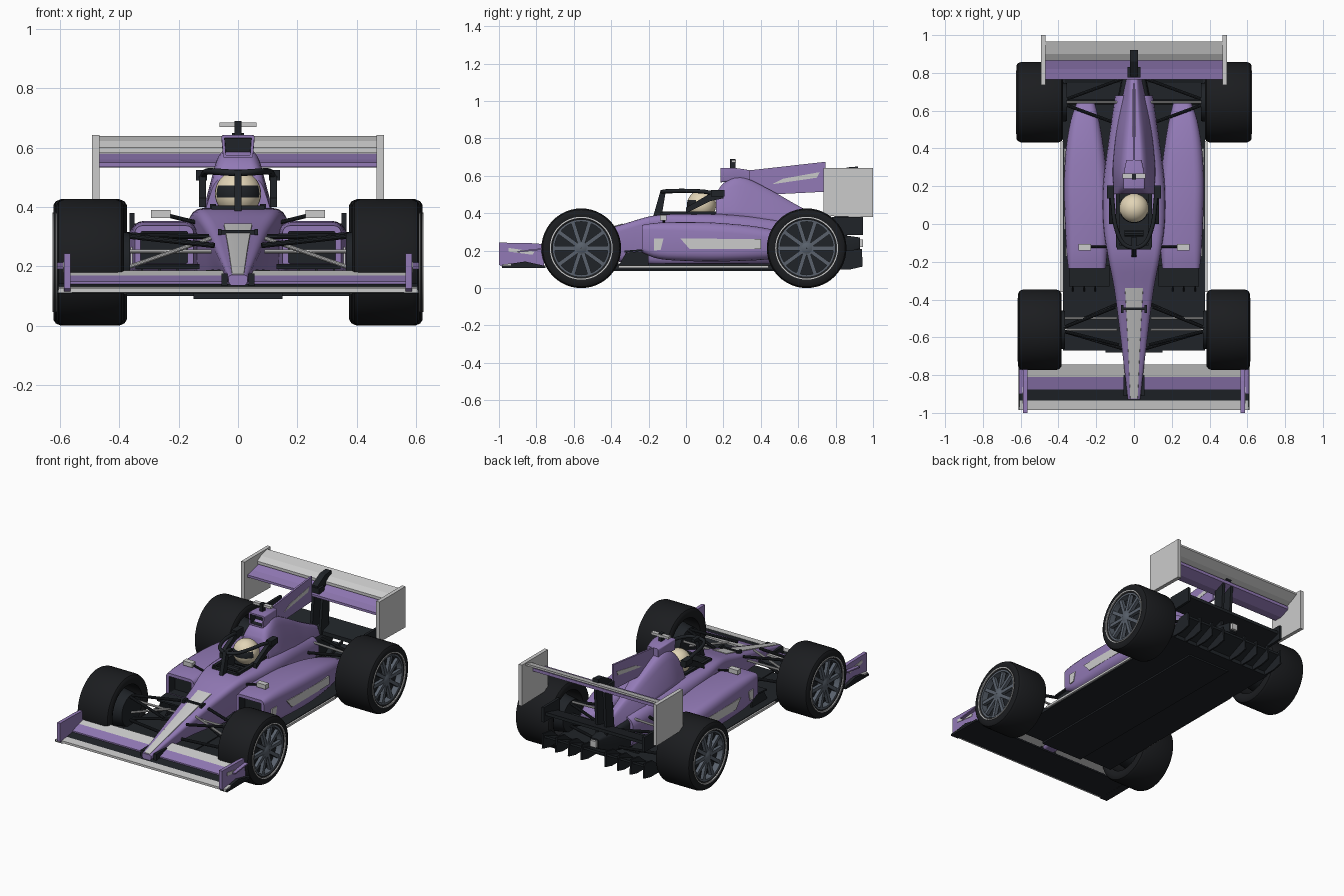
import bpy, bmesh, math
from mathutils import Vector, Matrix

if "Cube" in bpy.data.objects:
    bpy.data.objects.remove(bpy.data.objects["Cube"])

def mat(name, c):
    m = bpy.data.materials.new(name)
    m.diffuse_color = (*c, 1)
    m.use_nodes = True
    m.node_tree.nodes["Principled BSDF"].inputs["Base Color"].default_value = m.diffuse_color
    return m

PURPLE = mat("purple", (.29, .195, .47))
DARK = mat("dark", (.014, .017, .021))
RUBBER = mat("rubber", (.011, .012, .014))
LIGHT = mat("light_grey", (.56, .55, .58))
STEEL = mat("steel", (.1, .12, .15))
CREAM = mat("cream", (.76, .66, .47))

def finish(name, bm, mats, mirror=False, smooth=True):
    bmesh.ops.recalc_face_normals(bm, faces=bm.faces)
    me = bpy.data.meshes.new(name)
    bm.to_mesh(me)
    bm.free()
    for m in (mats if isinstance(mats, list) else [mats]):
        me.materials.append(m)
    ob = bpy.data.objects.new(name, me)
    bpy.context.collection.objects.link(ob)
    bpy.ops.object.select_all(action='DESELECT')
    ob.select_set(True)
    bpy.context.view_layer.objects.active = ob
    if smooth:
        bpy.ops.object.shade_smooth_by_angle(angle=math.radians(35))
    if mirror:
        ob.modifiers.new("mirror", 'MIRROR')
    return ob

def prism(name, pts, x0, x1, m, mirror=False):
    """Side profile of (y, z) points extruded along x."""
    bm = bmesh.new()
    a = [bm.verts.new((x0, *p)) for p in pts]
    b = [bm.verts.new((x1, *p)) for p in pts]
    bm.faces.new(a)
    bm.faces.new(b)
    for i in range(len(a)):
        j = (i + 1) % len(a)
        bm.faces.new((a[i], a[j], b[j], b[i]))
    return finish(name, bm, m, mirror, False)

def box(name, x, y, z, m, mirror=False):
    return prism(name, [(y[0], z[0]), (y[1], z[0]), (y[1], z[1]), (y[0], z[1])], x[0], x[1], m, mirror)

def rod(name, p, q, r, m, mirror=True):
    p, q = Vector(p), Vector(q)
    bm = bmesh.new()
    rot = (q - p).to_track_quat('Z', 'Y').to_matrix().to_4x4()
    bmesh.ops.create_cone(bm, cap_ends=True, segments=10, radius1=r, radius2=r, depth=(q - p).length,
                          matrix=Matrix.Translation((p + q) / 2) @ rot)
    return finish(name, bm, m, mirror)

def lathe(name, prof, cy, cz, m, mirror=True, n=48):
    """Closed (x, radius) profile turned about an axis along x."""
    bm = bmesh.new()
    rings = [[bm.verts.new((x, cy + r * math.cos(t), cz + r * math.sin(t))) for x, r in prof]
             for t in (2 * math.pi * i / n for i in range(n))]
    for i in range(n):
        a, b = rings[i], rings[(i + 1) % n]
        for j in range(len(prof)):
            k = (j + 1) % len(prof)
            bm.faces.new((a[j], a[k], b[k], b[j]))
    return finish(name, bm, m, mirror)

def spline(rows, steps=4):
    out = []
    for i in range(len(rows) - 1):
        p0, p1, p2, p3 = rows[max(i - 1, 0)], rows[i], rows[i + 1], rows[min(i + 2, len(rows) - 1)]
        for s in range(steps):
            t = s / steps
            out.append([.5 * (2 * b + (c - a) * t + (2 * a - 5 * b + 4 * c - d) * t * t
                              + (3 * b - a - 3 * c + d) * t ** 3) for a, b, c, d in zip(p0, p1, p2, p3)])
    return out + [rows[-1]]

def loft(name, rows, m, mirror=False, inlet=0, depth=.05):
    """Rows of (y, x centre, top half width, bottom half width, z low, z high, corner radius)."""
    bm = bmesh.new()
    rings = []
    for y, xc, ht, hb, zb, zt, r in spline(rows):
        r = min(r, .95 * min(ht, hb), .48 * (zt - zb))
        h, ring = max(ht, hb), []
        for k, (sx, sz) in enumerate(((1, 1), (-1, 1), (-1, -1), (1, -1))):
            for s in range(5):
                a = math.pi / 2 * (k + s / 4)
                z = (zb + zt) / 2 + sz * ((zt - zb) / 2 - r) + r * math.sin(a)
                f = (z - zb) / (zt - zb)
                x = (sx * (h - r) + r * math.cos(a)) * (hb + (ht - hb) * f) / h
                ring.append(bm.verts.new((xc + x, y, z)))
        rings.append(ring)
    for a, b in zip(rings, rings[1:]):
        for i in range(20):
            j = (i + 1) % 20
            bm.faces.new((a[i], a[j], b[j], b[i]))
    cap = bm.faces.new(rings[0])
    bm.faces.new(rings[-1])
    bmesh.ops.recalc_face_normals(bm, faces=bm.faces)
    if inlet:  # recessed dark intake in the front cap
        bmesh.ops.inset_individual(bm, faces=[cap], thickness=inlet)
        walls = bmesh.ops.inset_individual(bm, faces=[cap], thickness=.001, depth=-depth)
        for f in walls['faces'] + [cap]:
            f.material_index = 1
    return finish(name, bm, [m, DARK], mirror)

# Wheels
for tag, cy, xi, xo in (("front", -.56, .385, .613), ("rear", .645, .375, .623)):
    cz = .213
    lathe(tag + "_tyre", [(xi + .01, .15), (xi, .17), (xi, .193), (xi + .008, .206), (xi + .025, .213),
                          (xo - .025, .213), (xo - .008, .206), (xo, .193), (xo, .17), (xo - .01, .15)], cy, cz, RUBBER)
    lathe(tag + "_tyre_band", [(xo - .004, .161), (xo + .003, .161), (xo + .003, .168), (xo - .004, .168)], cy, cz, LIGHT)
    lathe(tag + "_rim_lip", [(xo - .05, .142), (xo - .006, .142), (xo - .006, .152), (xo - .05, .152)], cy, cz, STEEL)
    lathe(tag + "_wheel_disc", [(xo - .06, .001), (xo - .06, .152), (xo - .045, .152), (xo - .045, .001)], cy, cz, DARK)
    lathe(tag + "_hub", [(xo - .05, .001), (xo - .05, .035), (xo - .012, .032), (xo - .004, .014), (xo - .004, .001)], cy, cz, STEEL, n=20)
    lathe(tag + "_brake_drum", [(xi - .02, .001), (xi - .02, .1), (xi + .1, .12), (xi + .1, .001)], cy, cz, DARK, n=32)
    bm = bmesh.new()
    for i in range(10):
        bmesh.ops.create_cube(bm, size=1, matrix=Matrix.Translation((xo - .022, cy, cz))
                              @ Matrix.Rotation(math.tau * (i + .5) / 10, 4, 'X')
                              @ Matrix.Translation((0, 0, .085)) @ Matrix.Diagonal((.022, .022, .12, 1)))
    finish(tag + "_spokes", bm, STEEL, True, False)

# Floor
box("floor", (-.377, .377), (-.67, .8), (.1, .124), DARK)
box("floor_plank", (-.15, .15), (-.68, .7), (.09, .13), DARK)
box("floor_edge_strip", (.374, .388), (-.36, .44), (.106, .12), LIGHT, True)

# Main body with cockpit cut-out
body = loft("main_body", [
    (-.93, 0, .034, .03, .135, .17, .012), (-.6, 0, .075, .06, .155, .265, .025),
    (-.35, 0, .108, .085, .14, .338, .035), (-.17, 0, .142, .115, .125, .388, .035),
    (.0, 0, .165, .15, .12, .395, .045), (.2, 0, .165, .16, .12, .395, .06),
    (.45, 0, .135, .13, .12, .375, .07), (.68, 0, .1, .1, .13, .33, .06)], PURPLE)
cutter = prism("cockpit_cutter", [(-.12, .3), (.16, .3), (.16, .5), (-.12, .5)], -.085, .085, DARK)
mod = body.modifiers.new("cockpit", 'BOOLEAN')
mod.object = cutter
mod.solver = 'EXACT'
bpy.context.view_layer.objects.active = body
bpy.ops.object.modifier_apply(modifier="cockpit")
bpy.data.objects.remove(cutter)
box("cockpit_floor", (-.088, .088), (-.123, .163), (.29, .345), DARK)
box("cockpit_side_pad", (.075, .095), (-.125, .165), (.33, .41), DARK, True)
box("cockpit_front_pad", (-.09, .09), (-.135, -.115), (.33, .405), DARK)
rod("steering_wheel", (-.05, -.05, .385), (.05, -.05, .385), .018, DARK, False)
loft("nose_stripe", [(-.925, 0, .02, .02, .16, .174, .002), (-.6, 0, .034, .034, .255, .27, .002),
                     (-.34, 0, .048, .048, .325, .345, .002)], LIGHT)
box("nose_sensor", (-.066, .066), (-.455, -.442), (.305, .322), DARK)
box("nose_sensor_tip", (.055, .068), (-.47, -.43), (.305, .325), DARK, True)

# Engine cover, airbox and fin
loft("engine_cover", [
    (.16, 0, .075, .12, .36, .5, .04), (.2, 0, .07, .12, .36, .56, .05), (.29, 0, .06, .125, .36, .597, .05),
    (.45, 0, .045, .11, .34, .525, .04), (.6, 0, .03, .085, .31, .44, .03),
    (.78, 0, .018, .045, .27, .35, .02)], PURPLE)
loft("airbox", [(.185, 0, .056, .05, .565, .642, .008), (.26, 0, .056, .05, .57, .642, .008),
                (.34, 0, .04, .04, .55, .63, .01)], PURPLE, inlet=.01)
prism("engine_fin", [(.3, .56), (.3, .625), (.745, .675), (.745, .515), (.45, .5)], -.006, .006, PURPLE)
prism("fin_stripe", [(.46, .555), (.52, .585), (.715, .62), (.7, .59)], -.008, .008, LIGHT)
box("camera_mast", (-.011, .011), (.235, .265), (.63, .69), DARK)
box("camera_bar", (-.062, .062), (.242, .268), (.67, .685), LIGHT)

# Sidepods
pods = [(-.235, .15, .348, .19, .337, .025), (-.14, .14, .358, .155, .35, .04), (.05, .13, .367, .143, .353, .05),
        (.22, .14, .37, .143, .345, .05), (.4, .16, .36, .15, .325, .05),
        (.55, .185, .335, .165, .29, .04), (.65, .21, .3, .185, .25, .03)]
loft("sidepod", [(y, (a + b) / 2, (b - a) / 2, (b - a) / 2, zb, zt, r) for y, a, b, zb, zt, r in pods],
     PURPLE, True, inlet=.02, depth=.06)
prism("sidepod_stripe", [(-.03, .265), (.4, .262), (.4, .21), (.02, .208)], .36, .371, LIGHT, True)
prism("sidepod_stripe_tip", [(-.17, .265), (-.12, .265), (-.135, .205), (-.17, .2)], .34, .363, LIGHT, True)
for i, x in enumerate((.2, .26, .32)):
    prism(f"barge_board_{i}", [(-.36, .12), (-.2, .12), (-.2, .2), (-.32, .19)], x, x + .008, DARK, True)
prism("barge_wing", [(-.33, .19), (-.22, .2), (-.22, .208), (-.33, .2)], .13, .345, DARK, True)
# Mirrors
box("mirror", (.228, .294), (-.14, -.105), (.362, .39), LIGHT, True)
rod("mirror_stalk", (.13, -.12, .345), (.24, -.12, .372), .007, DARK)

# Driver helmet with visor
bm = bmesh.new()
bmesh.ops.create_uvsphere(bm, u_segments=32, v_segments=18, radius=.078)
for f in bm.faces:
    c = f.calc_center_median() / .078
    f.material_index = int(c.y < -.35 and -.2 < c.z < .35)
bmesh.ops.translate(bm, verts=bm.verts, vec=(0, .083, .445))
finish("helmet", bm, [CREAM, DARK])
rod("driver_shoulders", (-.07, .1, .365), (.07, .1, .365), .035, DARK, False)

# Cockpit guard
half = [(0, -.125, .515), (.06, -.1, .518), (.098, -.01, .52), (.112, .1, .515), (.12, .19, .495)]
path = spline([(-x, y, z) for x, y, z in half[:0:-1]] + half)
cu = bpy.data.curves.new("guard_hoop", 'CURVE')
cu.dimensions, cu.bevel_depth, cu.bevel_resolution, cu.use_fill_caps = '3D', .011, 2, True
sp = cu.splines.new('POLY')
sp.points.add(len(path) - 1)
for pt, co in zip(sp.points, path):
    pt.co = (*co, 1)
cu.materials.append(DARK)
bpy.context.collection.objects.link(bpy.data.objects.new("guard_hoop", cu))
prism("guard_pillar", [(-.175, .385), (-.135, .525), (-.07, .525), (-.07, .507), (-.11, .505), (-.13, .385)], -.012, .012, DARK)
prism("guard_side_arm", [(.0, .4), (.0, .43), (.12, .5), (.2, .52), (.2, .48), (.13, .465)], .108, .132, DARK, True)
box("guard_foot", (.105, .142), (.135, .205), (.49, .525), DARK, True)

# Front wing
prism("front_wing_lip", [(-.985, .112), (-.935, .115), (-.935, .132), (-.985, .126)], -.605, .605, LIGHT)
prism("front_wing_main", [(-.97, .108), (-.76, .11), (-.76, .12), (-.86, .142), (-.94, .13)], -.605, .605, DARK)
prism("front_wing_mid", [(-.875, .138), (-.81, .157), (-.81, .168), (-.875, .148)], -.57, .57, PURPLE)
prism("front_wing_flap", [(-.81, .158), (-.745, .175), (-.745, .186), (-.81, .168)], -.57, .57, LIGHT)
prism("front_wing_endplate", [(-1, .125), (-1, .243), (-.83, .24), (-.76, .235), (-.76, .112), (-.98, .112)], .565, .587, PURPLE, True)
box("front_wing_footplate", (.56, .612), (-.985, -.75), (.108, .12), DARK, True)
prism("endplate_stripe", [(-.95, .195), (-.95, .215), (-.81, .195), (-.82, .178)], .58, .59, LIGHT, True)
prism("endplate_winglet", [(-.9, .19), (-.77, .205), (-.77, .213), (-.9, .198)], .58, .61, PURPLE, True)
box("nose_pylon", (.036, .056), (-.91, -.8), (.13, .175), DARK, True)

# Suspension
for tag, parts in {"front": [((.1, -.44, .3), (.4, -.56, .305)), ((.08, -.64, .27), (.4, -.56, .305)),
                             ((.08, -.42, .18), (.4, -.56, .15)), ((.06, -.66, .18), (.4, -.56, .15))],
                   "rear": [((.06, .52, .29), (.4, .645, .3)), ((.06, .77, .28), (.4, .645, .3)),
                            ((.06, .52, .17), (.4, .645, .15)), ((.06, .77, .17), (.4, .645, .15))]}.items():
    for i, (p, q) in enumerate(parts):
        rod(f"{tag}_wishbone_{i}", p, q, .009, DARK)
rod("front_push_rod", (.09, -.56, .295), (.39, -.56, .19), .007, LIGHT)
rod("front_steering_rod", (.09, -.5, .25), (.39, -.5, .25), .007, LIGHT)
rod("rear_push_rod", (.08, .645, .31), (.39, .645, .3), .007, LIGHT)
rod("drive_shaft", (.04, .645, .215), (.39, .645, .215), .014, DARK)

# Gearbox and diffuser
loft("gearbox", [(.66, 0, .08, .09, .13, .32, .03), (.8, 0, .055, .06, .15, .29, .03), (.93, 0, .03, .03, .21, .27, .01)], DARK)
prism("diffuser", [(.74, .1), (.93, .18), (.93, .195), (.74, .122)], -.365, .365, DARK)
for i, x in enumerate((.08, .17, .26, .355)):
    prism(f"diffuser_strake_{i}", [(.74, .1), (.88, .1), (.945, .115), (.94, .21), (.86, .2)], x, x + .01, DARK, True)
box("tail_light", (-.02, .02), (.925, .945), (.22, .26), LIGHT)
prism("beam_wing", [(.8, .285), (.93, .325), (.93, .345), (.8, .31)], -.36, .36, DARK)
prism("beam_wing_endplate", [(.78, .28), (.945, .285), (.945, .38), (.78, .38)], .35, .366, DARK, True)

# Rear wing
prism("rear_wing_main", [(.765, .535), (.82, .533), (.885, .56), (.885, .58), (.82, .56), (.765, .55)], -.47, .47, PURPLE)
prism("rear_wing_flap", [(.865, .582), (.91, .6), (.965, .628), (.965, .64), (.9, .622), (.865, .6)], -.47, .47, LIGHT)
prism("rear_wing_endplate", [(.735, .385), (1, .38), (1, .643), (.735, .643)], .468, .492, LIGHT, True)
prism("rear_wing_strut", [(.78, .25), (.86, .25), (.88, .56), (.81, .55)], .022, .04, DARK, True)
prism("flap_actuator", [(.78, .55), (.78, .6), (.86, .645), (.92, .65), (.92, .61), (.84, .56)], -.02, .02, DARK)
box("actuator_pod", (-.035, .035), (.775, .83), (.555, .59), DARK)
